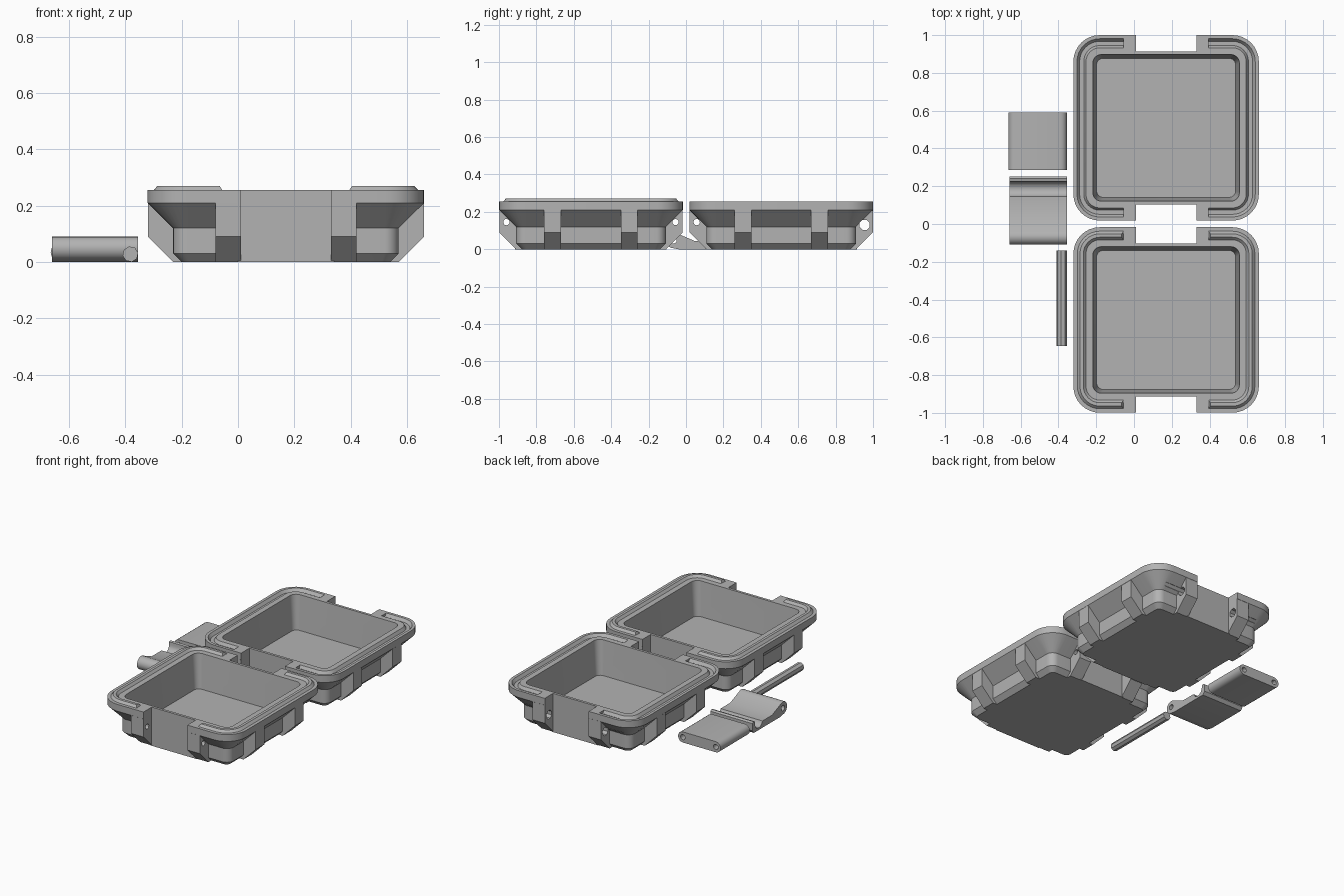
import bpy, bmesh, math

if "Cube" in bpy.data.objects:
    bpy.data.objects.remove(bpy.data.objects["Cube"])

GREY = bpy.data.materials.new("grey plastic")
GREY.diffuse_color = (0.45, 0.45, 0.45, 1)
GREY.use_nodes = True
GREY.node_tree.nodes["Principled BSDF"].inputs["Base Color"].default_value = GREY.diffuse_color
CX, HALF, TOP = 0.17, 0.491, 0.255


def make(name, rings, closed=False):
    """Loft rings of equal length; cap the ends, or close the loft into its start."""
    bm = bmesh.new()
    vs = [[bm.verts.new(p) for p in r] for r in rings]
    n = len(rings[0])
    for a, b in zip(vs, vs[1:]):
        for i in range(n):
            bm.faces.new((a[i], a[(i + 1) % n], b[(i + 1) % n], b[i]))
    bm.faces.new(vs[0][::-1])
    bm.faces.new(vs[-1])
    bmesh.ops.recalc_face_normals(bm, faces=bm.faces)
    me = bpy.data.meshes.new(name)
    bm.to_mesh(me)
    bm.free()
    me.materials.append(GREY)
    ob = bpy.data.objects.new(name, me)
    bpy.context.collection.objects.link(ob)
    return ob


def extrude(name, profile, a, b, place):
    """Extrude a 2D profile from a to b; place maps (u, v, t) to xyz."""
    return make(name, [[place(u, v, t) for u, v in profile] for t in (a, b)])


def along_x(u, v, t):
    return (t, u, v)


def along_y(u, v, t):
    return (u, t, v)


def arc(cx, cy, r, a0, a1, n):
    return [(cx + r * math.cos(math.radians(a0 + (a1 - a0) * i / n)),
             cy + r * math.sin(math.radians(a0 + (a1 - a0) * i / n))) for i in range(n + 1)]


def circle(cx, cy, r, n, turn=0):
    return arc(cx, cy, r, turn, turn + 360, n)[:-1]


def rounded(h, r, z, cy):
    c = h - r
    pts = []
    for k, (sx, sy) in enumerate(((1, 1), (-1, 1), (-1, -1), (1, -1))):
        pts += arc(sx * c, sy * c, r, 90 * k, 90 * k + 90, 8)
    return [(CX + x, cy + y, z) for x, y in pts]


def boolean(ob, tool, op):
    m = ob.modifiers.new("cut", 'BOOLEAN')
    m.operation, m.object, m.solver = op, tool, 'EXACT'
    bpy.context.view_layer.objects.active = ob
    bpy.ops.object.modifier_apply(modifier=m.name)
    bpy.data.objects.remove(tool, do_unlink=True)


def side_track(name, side, cy, profile):
    """Sweep a (half width, z, end x) profile round one C-shaped side of the rim."""
    rows = []
    for h, z, e in profile:
        r = max(0.14 - (HALF - h), 0.02)
        c = h - r
        pts = [(-e, h)] + arc(-c, c, r, 90, 180, 8) + arc(-c, -c, r, 180, 270, 8) + [(-e, -h)]
        rows.append([(CX - side * x, cy + y, z) for x, y in pts])
    return make(name, [list(ring) for ring in zip(*rows)])


def box_half(name, cy, sgn, grooved):
    # bowl-shaped shell with flared rim
    ob = make(name, [rounded(h, r, z, cy) for h, r, z in
                     ((0.37, 0.03, 0), (0.40, 0.05, 0.03), (0.40, 0.05, 0.12),
                      (HALF, 0.14, 0.21), (HALF, 0.14, TOP))])
    # notches for hinge and latch on both y sides, backed by a flat wall
    for s in (1, -1):
        q = [(s * 0.405, -0.1), (s * 0.6, -0.1), (s * 0.6, 0.4), (s * 0.405, 0.4)]
        q = [(cy + u, v) for u, v in q]
        boolean(ob, extrude("notch", q, CX - 0.16, CX + 0.16, along_x), 'DIFFERENCE')
        q = [(cy + s * u, v) for u, v in ((0.3, 0), (0.405, 0), (0.405, 0.25), (0.3, 0.25))]
        boolean(ob, extrude("wall", q, CX - 0.17, CX + 0.17, along_x), 'UNION')
    # two chamfered ribs on each of the four sides
    rib = ((0.3, 0), (0.40, 0), (0.49, 0.09), (0.49, 0.24), (0.3, 0.24))
    for s in (1, -1):
        for lo in (-0.25, 0.16):
            q = [(cy + s * u, v) for u, v in rib]
            boolean(ob, extrude("rib", q, CX + lo, CX + lo + 0.09, along_x), 'UNION')
            q = [(CX + s * u, v) for u, v in rib]
            boolean(ob, extrude("rib", q, cy + lo, cy + lo + 0.09, along_y), 'UNION')
    # storage cavity with slight draft
    boolean(ob, make("cavity", [rounded(0.368, 0.035, 0.03, cy),
                                rounded(0.388, 0.045, TOP, cy),
                                rounded(0.388, 0.045, 0.35, cy)]), 'DIFFERENCE')
    # pin holes through the ribs: hinge side, then latch side
    boolean(ob, extrude("hole", circle(cy - sgn * 0.452, 0.145, 0.017, 12),
                        CX - 0.4, CX + 0.4, along_x), 'DIFFERENCE')
    big = (0.446, 0.13, 0.029, 8) if grooved else (0.452, 0.145, 0.017, 12)
    boolean(ob, extrude("hole", circle(cy + sgn * big[0], *big[1:], 22.5),
                        CX - 0.4, CX + 0.4, along_x), 'DIFFERENCE')
    # sealing ridge or matching groove on both sides of the rim
    for s in (1, -1):
        if grooved:
            prof = ((0.472, 0.28, 0.225), (0.472, TOP, 0.225), (0.458, 0.236, 0.225),
                    (0.436, 0.236, 0.225), (0.424, TOP, 0.225), (0.424, 0.28, 0.225))
            boolean(ob, side_track("groove", s, cy, prof), 'DIFFERENCE')
        else:
            prof = ((0.470, 0.25, 0.225), (0.470, TOP, 0.225), (0.456, 0.27, 0.235),
                    (0.438, 0.27, 0.235), (0.424, TOP, 0.225), (0.424, 0.25, 0.225))
            side_track("left_seal_ridge" if s > 0 else "right_seal_ridge", -s, cy, prof)
    return ob


box_half("front_box_half", -0.508, -1, False)
box_half("back_box_half", 0.509, 1, True)

# hinge link: flat plate with rounded ends and a pin hole in each
link = (arc(-0.63, 0.035, 0.035, 90, 270, 8) + arc(-0.39, 0.035, 0.035, -90, 90, 8))
ob = extrude("hinge_link", link, 0.285, 0.59, along_y)
for x in (-0.63, -0.39):
    boolean(ob, extrude("hole", circle(x, 0.035, 0.017, 12), 0.2, 0.7, along_y), 'DIFFERENCE')

# latch: rounded pivot end, thin plate, snap channel and raised lip
latch = (arc(-0.068, 0.048, 0.042, 60, 250, 12) + [(-0.04, 0), (0.235, 0), (0.252, 0.02),
         (0.252, 0.068), (0.24, 0.076), (0.226, 0.072)]
         + arc(0.185, 0.055, 0.04, 0, -165, 10) + [(0.045, 0.045)])
ob = extrude("latch", latch, -0.66, -0.355, along_x)
boolean(ob, extrude("hole", circle(-0.068, 0.048, 0.018, 12), -0.8, -0.2, along_x), 'DIFFERENCE')

# loose hinge pin
extrude("hinge_pin", circle(-0.382, 0.028, 0.028, 8, 10), -0.645, -0.14, along_y)

bpy.ops.object.select_all(action='SELECT')
bpy.context.view_layer.objects.active = ob
bpy.ops.object.shade_smooth_by_angle(angle=math.radians(25))
